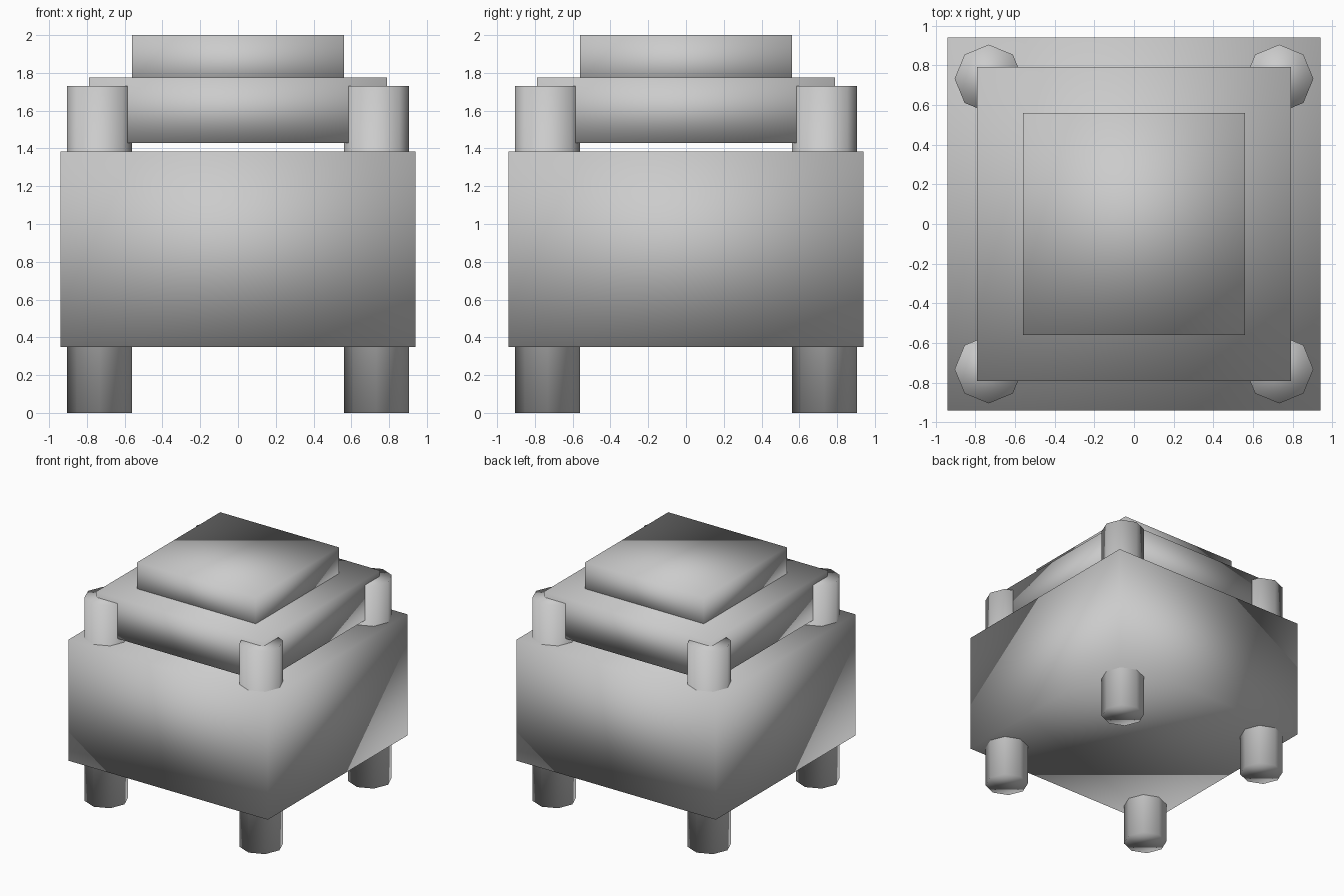
import bpy

if "Cube" in bpy.data.objects:
    bpy.data.objects.remove(bpy.data.objects["Cube"])


def smooth(obj, name):
    obj.name = name
    obj.data.name = name
    for p in obj.data.polygons:
        p.use_smooth = True


def slab(name, half, z0, z1):
    bpy.ops.mesh.primitive_cube_add(size=1, location=(0, 0, (z0 + z1) / 2))
    obj = bpy.context.object
    obj.scale = (2 * half, 2 * half, z1 - z0)
    bpy.ops.object.transform_apply(location=False, rotation=False, scale=True)
    smooth(obj, name)


def post(name, x, y, radius, height):
    bpy.ops.mesh.primitive_cylinder_add(
        vertices=8, radius=radius, depth=height, location=(x, y, height / 2))
    smooth(bpy.context.object, name)


# Main block, floating upper tier and top cap
slab("body", 0.94, 0.35, 1.385)
slab("upper_tier", 0.79, 1.43, 1.775)
slab("top_cap", 0.56, 1.70, 2.0)

# Octagonal corner posts run from the feet up through the body
for sx, side in ((-1, "left"), (1, "right")):
    for sy, end in ((-1, "front"), (1, "back")):
        post(f"{end}_{side}_post", sx * 0.732, sy * 0.732, 0.172, 1.73)
